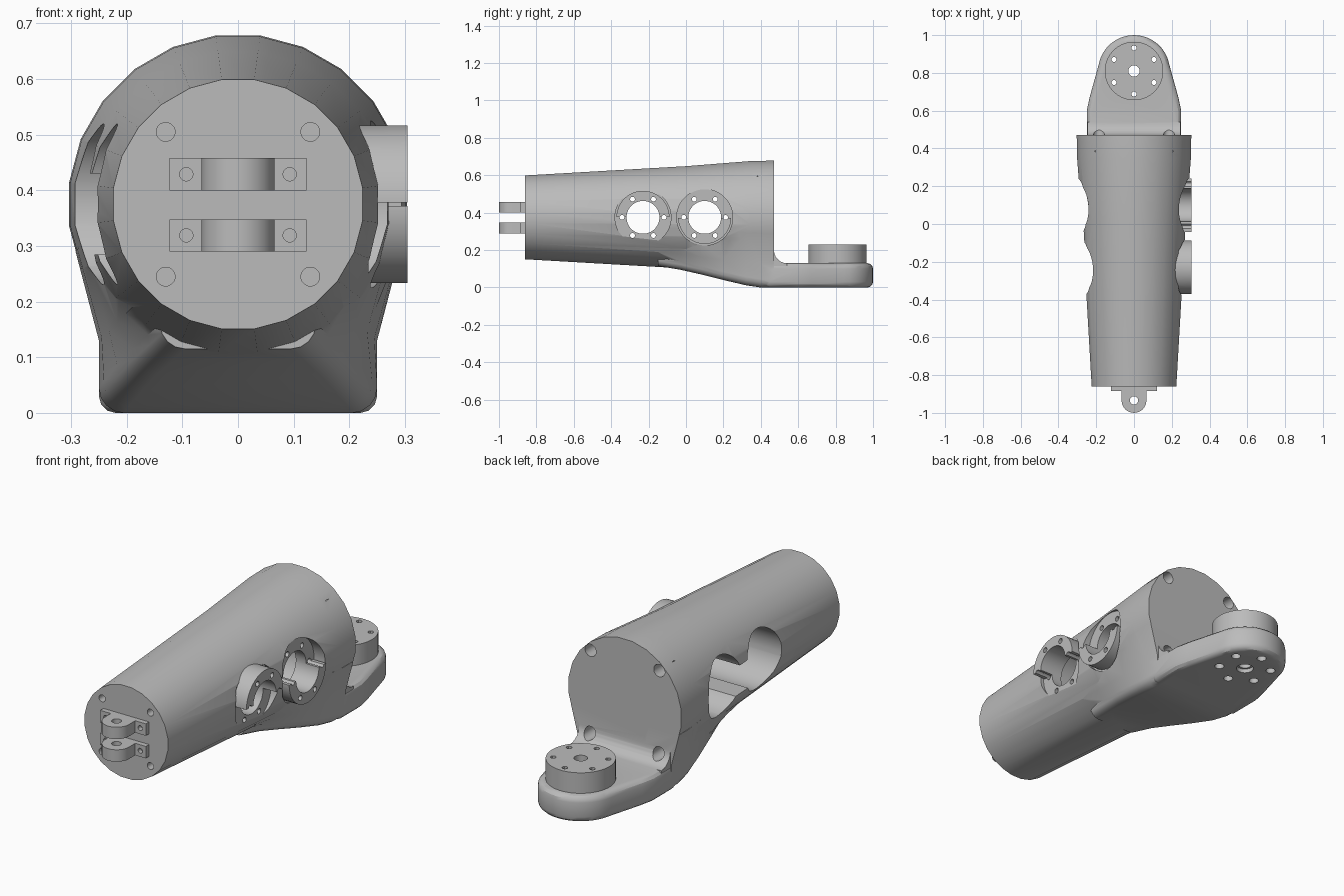
import bpy, bmesh, math
from mathutils import Vector

cube = bpy.data.objects.get("Cube")
if cube:
    bpy.data.objects.remove(cube, do_unlink=True)

grey = bpy.data.materials.new("machined_grey")
grey.use_nodes = True
grey.diffuse_color = (0.5, 0.5, 0.5, 1)
grey.node_tree.nodes["Principled BSDF"].inputs["Base Color"].default_value = (0.5, 0.5, 0.5, 1)

MID = 0.375  # height of the barrel axis


def loft(name, rings):
    """Skin a list of equal-length point rings and cap both ends."""
    bm = bmesh.new()
    loops = [[bm.verts.new(p) for p in ring] for ring in rings]
    n = len(loops[0])
    for a, b in zip(loops, loops[1:]):
        for i in range(n):
            j = (i + 1) % n
            bm.faces.new((a[i], a[j], b[j], b[i]))
    bm.faces.new(loops[0])
    bm.faces.new(loops[-1])
    bmesh.ops.recalc_face_normals(bm, faces=bm.faces)
    mesh = bpy.data.meshes.new(name)
    bm.to_mesh(mesh)
    bm.free()
    obj = bpy.data.objects.new(name, mesh)
    bpy.context.collection.objects.link(obj)
    mesh.materials.append(grey)
    return obj


def cyl(start, end, r, n=32, name="cutter", r2=None):
    """Cylinder or cone between two points."""
    start, end = Vector(start), Vector(end)
    turn = (end - start).to_track_quat('Z', 'Y')
    turns = [2 * math.pi * (i + 0.5) / n for i in range(n)]
    rings = [[p + turn @ Vector((q * math.cos(a), q * math.sin(a), 0)) for a in turns]
             for p, q in ((start, r), (end, r2 or r))]
    return loft(name, rings)


def box(x, y, z, name="cutter"):
    return loft(name, [[(x[0], y[0], h), (x[1], y[0], h), (x[1], y[1], h), (x[0], y[1], h)]
                       for h in z])


def activate(obj):
    bpy.ops.object.select_all(action='DESELECT')
    obj.select_set(True)
    bpy.context.view_layer.objects.active = obj


def combine(obj, other, op='DIFFERENCE'):
    """Apply a boolean and discard the tool object."""
    mod = obj.modifiers.new("bool", 'BOOLEAN')
    mod.operation, mod.solver, mod.object = op, 'EXACT', other
    activate(obj)
    bpy.ops.object.modifier_apply(modifier=mod.name)
    bpy.data.objects.remove(other, do_unlink=True)


def bevel(obj, width, segments):
    mod = obj.modifiers.new("bevel", 'BEVEL')
    mod.width, mod.segments, mod.limit_method = width, segments, 'ANGLE'
    mod.angle_limit = math.radians(50)
    activate(obj)
    bpy.ops.object.modifier_apply(modifier=mod.name)


def smooth(obj):
    activate(obj)
    bpy.ops.object.shade_smooth_by_angle(angle=math.radians(30))


# Tapered barrel
N = 24
turns = [2 * math.pi * (i + 0.5) / N for i in range(N)]
body = loft("arm_body", [[(r * math.cos(a), y, MID + r * math.sin(a)) for a in turns]
                         for y, r in ((-0.86, 0.226), (0, 0.276), (0.35, 0.304), (0.47, 0.306))])


# Skirt blending the barrel down into the foot
def skirt_ring(y, t, zb):
    def mix(a, b):
        return a + (b - a) * t
    w, rc = mix(0.14, 0.25), 0.045
    half = [(mix(0.25, 0.292), mix(0.34, 0.29)), (mix(0.19, 0.25), mix(0.19, 0.13))]
    for k in range(5):
        a = math.pi / 8 * k
        half.append((w - rc + rc * math.cos(a), zb + rc - rc * math.sin(a)))
    return [(x, y, z) for x, z in half] + [(-x, y, z) for x, z in reversed(half)]


skirt = loft("skirt", [skirt_ring(*s) for s in (
    (-0.15, 0, 0.115), (-0.03, 0.2, 0.095), (0.08, 0.45, 0.07), (0.2, 0.7, 0.04),
    (0.32, 0.92, 0.012), (0.4, 1, 0), (0.47, 1, 0))])
combine(body, skirt, 'UNION')

# Foot plate with rounded end
side = [(0.25, 0.42), (0.25, 0.6), (0.235, 0.67)]
arc = [math.radians(10 + 160 * i / 16) for i in range(17)]
outline = side + [(0.19 * math.cos(a), 0.81 + 0.19 * math.sin(a)) for a in arc]
outline += [(-x, y) for x, y in reversed(side)]
foot = loft("foot", [[(x, y, z) for x, y in outline] for z in (0, 0.13)])
bevel(foot, 0.03, 3)
combine(body, foot, 'UNION')

# Fillet between back face and foot
curve = [(0.44, 0.1), (0.44, 0.2)]
curve += [(0.54 - 0.07 * math.cos(math.pi / 12 * k), 0.2 - 0.07 * math.sin(math.pi / 12 * k))
          for k in range(7)] + [(0.54, 0.1)]
combine(body, loft("fillet", [[(x, y, z) for y, z in curve] for x in (-0.245, 0.245)]), 'UNION')

# Round hub on the foot with its bolt circle
HUB = 0.81
combine(body, cyl((0, HUB, 0.08), (0, HUB, 0.23), 0.155, 48), 'UNION')
combine(body, cyl((0, HUB, -0.1), (0, HUB, 0.3), 0.03, 24))
combine(body, cyl((0, HUB, -0.1), (0, HUB, 0.02), 0.04, 24))
for i in range(6):
    a = math.radians(30 + 60 * i)
    x, y = 0.122 * math.cos(a), HUB + 0.122 * math.sin(a)
    combine(body, cyl((x, y, -0.1), (x, y, 0.3), 0.013, 12))
    combine(body, cyl((x, y, -0.1), (x, y, 0.03), 0.022, 16))

# Side sockets: recess, raised half ring, wide bore behind, bolt circle
for y, up in ((-0.23, 1), (0.1, -1)):
    combine(body, cyl((0.235, y, MID), (0.5, y, MID), 0.15, 40))
    ring = cyl((0.15, y, MID), (0.305, y, MID), 0.142, 40)
    z = sorted((MID + up * 0.003, MID - up * 0.3))
    combine(ring, box((0, 0.5), (y - 0.3, y + 0.3), z))
    combine(body, ring, 'UNION')
    combine(body, cyl((-0.5, y, MID), (0.18, y, MID), 0.145, 40))
    combine(body, cyl((0, y, MID), (0.5, y, MID), 0.088, 32))
    for i in range(6):
        a = math.pi / 3 * i
        py, pz = y + 0.112 * math.cos(a), MID + 0.112 * math.sin(a)
        combine(body, cyl((0.1, py, pz), (0.5, py, pz), 0.013, 12))
combine(body, box((-0.5, 0.18), (-0.16, 0.03), (0.285, 0.43)))

# Bolt holes in both end faces
for sx in (-1, 1):
    for sz in (-1, 1):
        x, z = sx * 0.185, MID + sz * 0.2
        combine(body, cyl((x, 0.38, z), (x, 0.56, z), 0.03, 20))
        x, z = sx * 0.13, MID + sz * 0.13
        combine(body, cyl((x, -1, z), (x, -0.78, z), 0.017, 16))
smooth(body)

# Pair of hinge lugs on the front face
for name, z0, z1 in (("lower_lug", 0.29, 0.348), ("upper_lug", 0.4, 0.458)):
    lug = box((-0.123, 0.123), (-0.885, -0.858), (z0, z1), name)
    tip = [(0.066 * math.cos(math.pi / 12 * k), -0.934 - 0.066 * math.sin(math.pi / 12 * k))
           for k in range(13)]
    tongue = [(0.066, -0.87)] + tip + [(-0.066, -0.87)]
    combine(lug, loft("tongue", [[(x, y, z) for x, y in tongue] for z in (z0, z1)]), 'UNION')
    combine(lug, cyl((0, -0.934, 0.2), (0, -0.934, 0.5), 0.022, 20))
    for x in (-0.093, 0.093):
        zc = (z0 + z1) / 2
        combine(lug, cyl((x, -1, zc), (x, -0.862, zc), 0.012, 16))
    smooth(lug)
